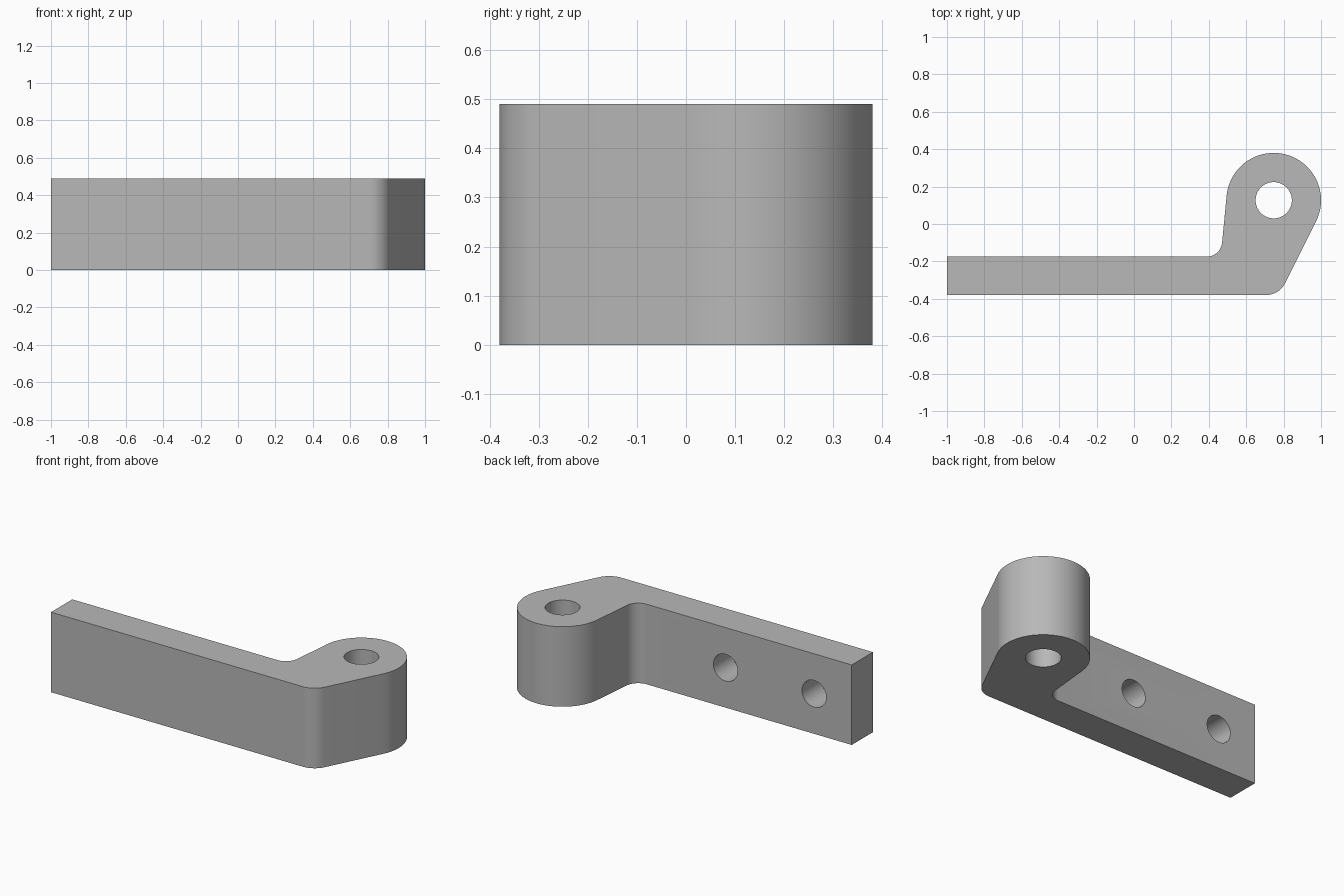
import bpy
import bmesh
from math import atan2, cos, pi, radians, sin
from mathutils import Matrix, Vector

if "Cube" in bpy.data.objects:
    bpy.data.objects.remove(bpy.data.objects["Cube"])

HEIGHT = 0.49
FRONT, BACK = -0.38, -0.175
EYE = Vector((0.747, 0.127))
EYE_RADIUS = 0.253

grey = bpy.data.materials.new("plain grey")
grey.use_nodes = True
colour = (0.48, 0.48, 0.48, 1)
grey.diffuse_color = colour
grey.node_tree.nodes["Principled BSDF"].inputs["Base Color"].default_value = colour


def arc(centre, radius, start, end, steps):
    return [centre + radius * Vector((cos(a), sin(a)))
            for a in (start + (end - start) * i / steps for i in range(steps + 1))]


def fillet(corner, to_prev, to_next, radius, steps=10):
    """Round a corner whose two edges leave it along the given directions."""
    a, b = to_prev.normalized(), to_next.normalized()
    half = a.angle(b) / 2
    centre = corner + (a + b).normalized() * radius / sin(half)
    reach = radius * cos(half) / sin(half)
    p, q = corner + a * reach - centre, corner + b * reach - centre
    start = atan2(p.y, p.x)
    turn = (atan2(q.y, q.x) - start + pi) % (2 * pi) - pi
    return arc(centre, radius, start, start + turn, steps)


def line_at(point, direction, y):
    return point + direction * (y - point.y) / direction.y


# Web edges run tangent to the round eye
right_angle, left_angle = radians(-26.6), radians(174.5)
right_dir = Vector((-sin(right_angle), cos(right_angle)))
left_dir = Vector((sin(left_angle), -cos(left_angle)))
right_touch = EYE + EYE_RADIUS * Vector((cos(right_angle), sin(right_angle)))
left_touch = EYE + EYE_RADIUS * Vector((cos(left_angle), sin(left_angle)))
along_bar = Vector((-1, 0))

outline = [Vector((-1, BACK)), Vector((-1, FRONT))]
outline += fillet(line_at(right_touch, right_dir, FRONT), along_bar, right_dir, 0.115)
outline += arc(EYE, EYE_RADIUS, right_angle, left_angle, 48)
outline += fillet(line_at(left_touch, left_dir, BACK), left_dir, along_bar, 0.083)

# Hinge body
bm = bmesh.new()
base = bm.faces.new([bm.verts.new((p.x, p.y, 0)) for p in outline])
top = bmesh.ops.extrude_face_region(bm, geom=[base])["geom"]
bmesh.ops.translate(bm, vec=(0, 0, HEIGHT),
                    verts=[v for v in top if isinstance(v, bmesh.types.BMVert)])
bmesh.ops.recalc_face_normals(bm, faces=bm.faces)
mesh = bpy.data.meshes.new("hinge_arm")
bm.to_mesh(mesh)
bm.free()
mesh.materials.append(grey)
body = bpy.data.objects.new("hinge_arm", mesh)
bpy.context.collection.objects.link(body)


def drill(name, centre, radius, depth, turn):
    """Cut a round hole into the body."""
    cutter_mesh = bpy.data.meshes.new(name)
    cb = bmesh.new()
    bmesh.ops.create_cone(cb, cap_ends=True, segments=48, radius1=radius,
                          radius2=radius, depth=depth,
                          matrix=Matrix.Translation(centre) @ Matrix.Rotation(turn, 4, "X"))
    cb.to_mesh(cutter_mesh)
    cb.free()
    cutter_mesh.materials.append(grey)
    cutter = bpy.data.objects.new(name, cutter_mesh)
    cutter.hide_render = True
    bpy.context.collection.objects.link(cutter)
    cut = body.modifiers.new(name, "BOOLEAN")
    cut.operation = "DIFFERENCE"
    cut.solver = "EXACT"
    cut.object = cutter
    bpy.context.view_layer.objects.active = body
    bpy.ops.object.modifier_apply(modifier=name)
    bpy.data.objects.remove(cutter)


# Pin hole through the eye
drill("pin_hole", (EYE.x, EYE.y, HEIGHT / 2), 0.097, 1, 0)

# Blind screw holes in the back of the bar
hole_depth = 0.18
for i, x in enumerate((-0.745, -0.145)):
    drill(f"screw_hole_{i + 1}", (x, BACK, HEIGHT / 2), 0.082, 2 * hole_depth, pi / 2)

bpy.ops.object.select_all(action="DESELECT")
body.select_set(True)
bpy.context.view_layer.objects.active = body
bpy.ops.object.shade_smooth_by_angle(angle=radians(30))
